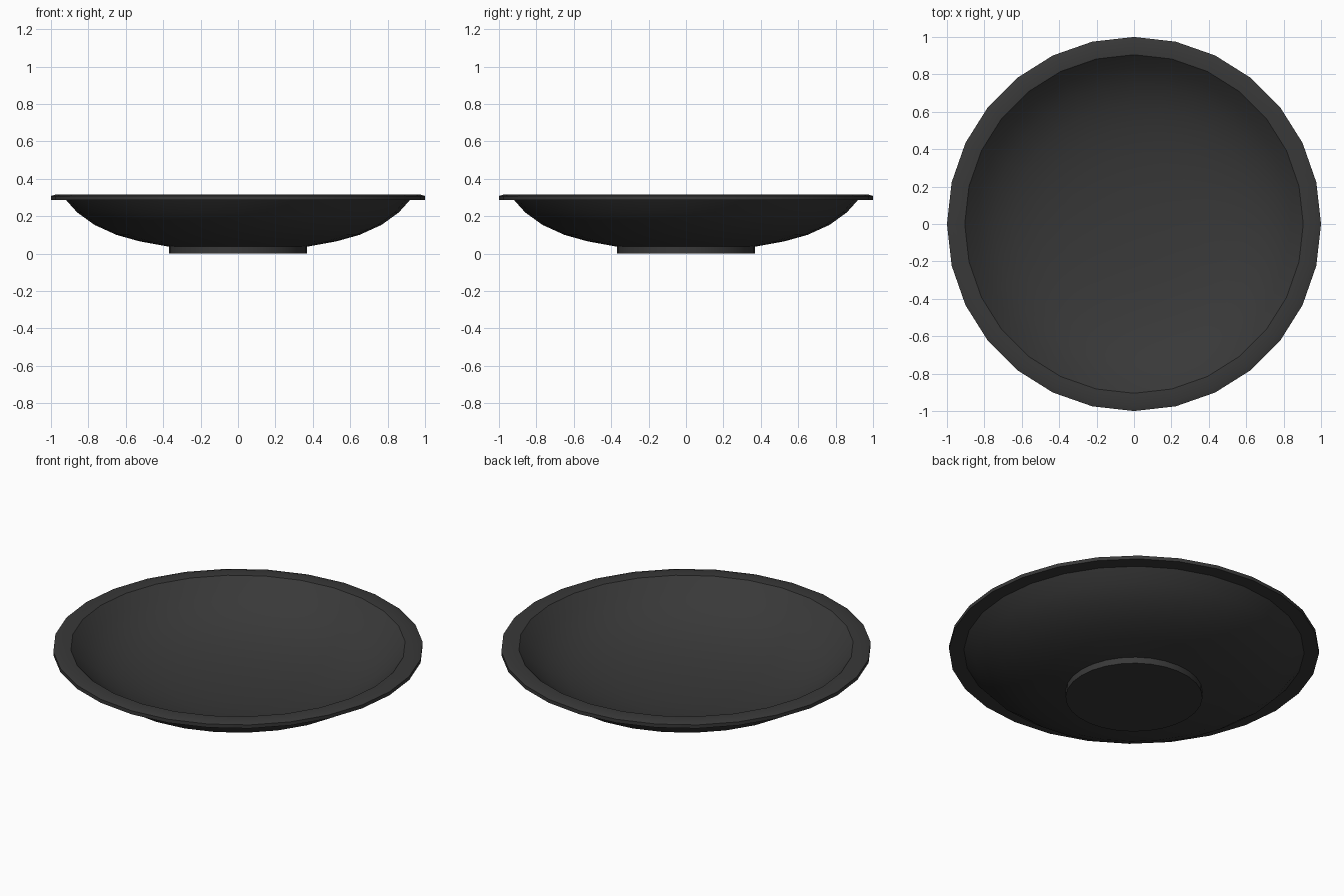
import bpy, bmesh, math

if "Cube" in bpy.data.objects:
    bpy.data.objects.remove(bpy.data.objects["Cube"])

SIDES = 28

dark = bpy.data.materials.new("dark_glaze")
dark.diffuse_color = (0.04, 0.04, 0.04, 1)
dark.use_nodes = True
dark.node_tree.nodes["Principled BSDF"].inputs["Base Color"].default_value = dark.diffuse_color


def lathe(name, profile):
    """Revolve an (r, z) profile that starts and ends on the z axis."""
    bm = bmesh.new()
    verts = [bm.verts.new((r, 0, z)) for r, z in profile]
    edges = [bm.edges.new(pair) for pair in zip(verts, verts[1:])]
    bmesh.ops.spin(bm, geom=verts + edges, cent=(0, 0, 0), axis=(0, 0, 1),
                   angle=math.tau, steps=SIDES, use_duplicate=False)
    bmesh.ops.remove_doubles(bm, verts=bm.verts, dist=1e-4)
    bmesh.ops.recalc_face_normals(bm, faces=bm.faces)
    mesh = bpy.data.meshes.new(name)
    bm.to_mesh(mesh)
    bm.free()
    obj = bpy.data.objects.new(name, mesh)
    bpy.context.collection.objects.link(obj)
    mesh.materials.append(dark)
    bpy.ops.object.select_all(action='DESELECT')
    obj.select_set(True)
    bpy.context.view_layer.objects.active = obj
    bpy.ops.object.shade_smooth_by_angle(angle=math.radians(30))
    return obj


# Foot, outer bowl, rim lip and hollow inside in one closed profile
foot = [(0, 0), (0.37, 0), (0.37, 0.037)]
outside = [(0.525, 0.065), (0.65, 0.1), (0.767, 0.153), (0.86, 0.22), (0.92, 0.287)]
rim = [(1, 0.287), (1, 0.308), (0.97, 0.317), (0.905, 0.314)]
inside = [(0.84, 0.25), (0.75, 0.186), (0.64, 0.134), (0.51, 0.096),
          (0.36, 0.069), (0.18, 0.055), (0, 0.05)]
lathe("plate", foot + outside + rim + inside)
